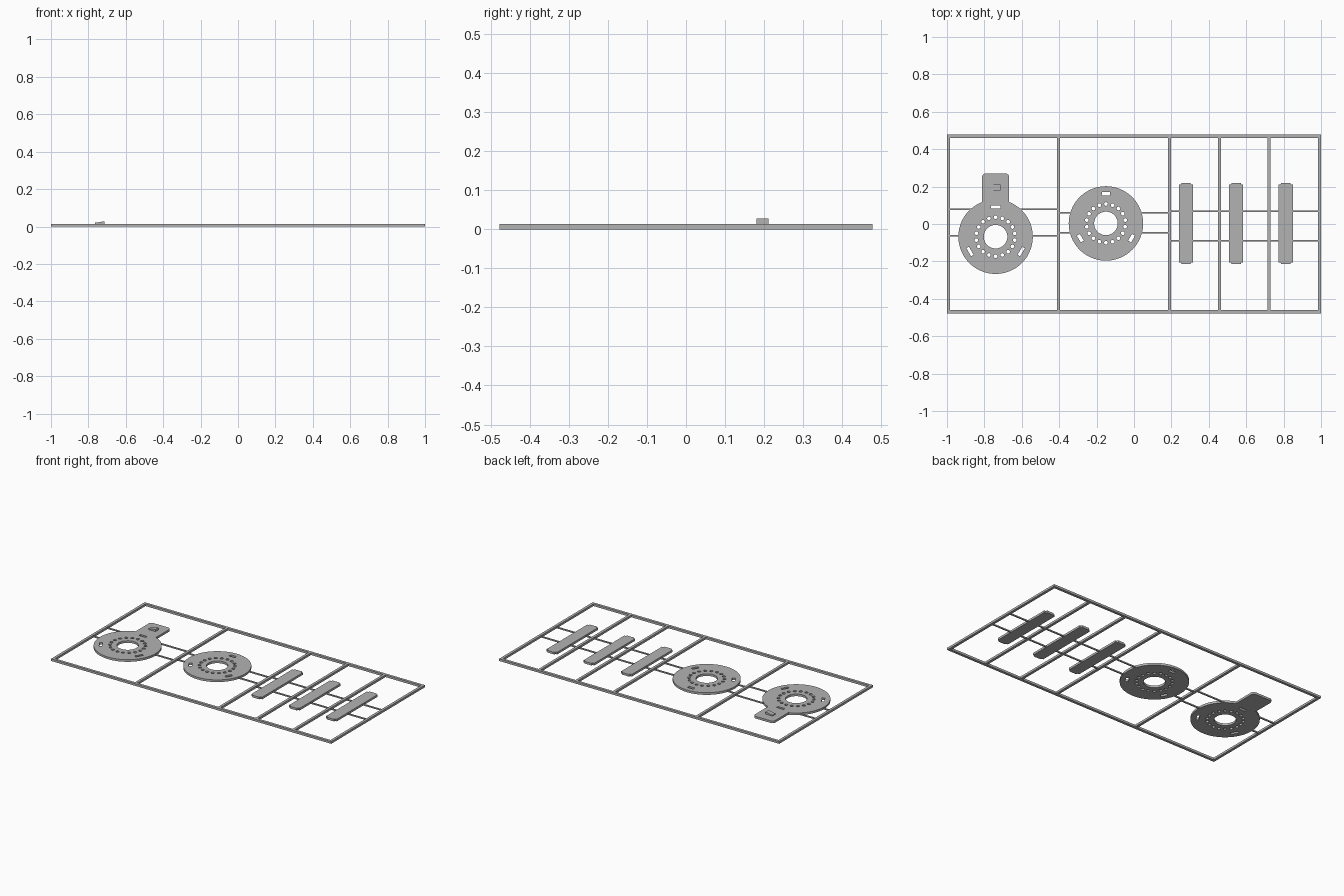
import bpy
import bmesh
from math import sin, cos, pi, radians, sqrt, asin
from mathutils import Vector, Matrix

cube = bpy.data.objects.get("Cube")
if cube:
    bpy.data.objects.remove(cube, do_unlink=True)

THICK = 0.014
grey = bpy.data.materials.new("grey plastic")
grey.use_nodes = True
colour = (0.45, 0.45, 0.45, 1)
grey.diffuse_color = colour
grey.node_tree.nodes["Principled BSDF"].inputs["Base Color"].default_value = colour


def arc(cx, cy, r, start, end, n):
    return [(cx + r * cos(start + (end - start) * i / n),
             cy + r * sin(start + (end - start) * i / n)) for i in range(n + 1)]


def circle(cx, cy, r, n):
    return arc(cx, cy, r, 0, 2 * pi, n)[:-1]


def plate(name, loops, height=THICK):
    """Flat plate: first loop is the outline, the rest are holes."""
    curve = bpy.data.curves.new(name, "CURVE")
    curve.dimensions = "2D"
    curve.fill_mode = "BOTH"
    curve.extrude = height / 2
    for loop in loops:
        spline = curve.splines.new("POLY")
        spline.points.add(len(loop) - 1)
        for point, (x, y) in zip(spline.points, loop):
            point.co = (x, y, 0, 1)
        spline.use_cyclic_u = True
    curve.materials.append(grey)
    obj = bpy.data.objects.new(name, curve)
    obj.location.z = height / 2
    bpy.context.collection.objects.link(obj)
    bpy.ops.object.select_all(action="DESELECT")
    obj.select_set(True)
    bpy.context.view_layer.objects.active = obj
    bpy.ops.object.convert(target="MESH")
    obj = bpy.context.object
    bpy.ops.object.shade_smooth_by_angle(angle=radians(30))
    return obj


def bar(name, x0, x1, y0, y1, height=THICK):
    bm = bmesh.new()
    size = Vector((x1 - x0, y1 - y0, height))
    middle = Vector(((x0 + x1) / 2, (y0 + y1) / 2, height / 2))
    bmesh.ops.create_cube(bm, size=1, matrix=Matrix.Translation(middle) @ Matrix.Diagonal(size).to_4x4())
    mesh = bpy.data.meshes.new(name)
    bm.to_mesh(mesh)
    bm.free()
    mesh.materials.append(grey)
    obj = bpy.data.objects.new(name, mesh)
    bpy.context.collection.objects.link(obj)
    return obj


def rectangle(x0, x1, y0, y1):
    return [(x0, y0), (x1, y0), (x1, y1), (x0, y1)]


def disc_holes(cx, cy, slot_w, slot_h):
    """Centre bore, ring of small holes and three tangential slots."""
    holes = [circle(cx, cy, 0.063, 48)]
    for i in range(18):
        a = radians(10 + 20 * i)
        holes.append(circle(cx + 0.104 * cos(a), cy + 0.104 * sin(a), 0.01, 12))
    for i in range(3):
        turn = Matrix.Rotation(i * 2 * pi / 3, 2)
        slot = rectangle(-slot_w / 2, slot_w / 2, 0.158 - slot_h / 2, 0.158 + slot_h / 2)
        holes.append([tuple(turn @ Vector(p) + Vector((cx, cy))) for p in slot])
    return holes


# Outer frame and dividers
W, D, B = 1.0, 0.478, 0.017
plate("frame", [rectangle(-W, W, -D, D), rectangle(-W + B, W - B, -D + B, D - B)])
dividers = [-0.403, 0.19, 0.457, 0.722]
for x in dividers:
    bar("divider", x - B / 2, x + B / 2, -D + B, D - B)

# Disc with a rounded tab
R = 0.199
ax, ay, half, top, corner = -0.74, -0.068, 0.073, 0.27, 0.02
a = asin(half / R)
outline = arc(ax, ay, R, pi / 2 + a, 2.5 * pi - a, 80)
outline += arc(ax + half - corner, top - corner, corner, 0, pi / 2, 6)
outline += arc(ax - half + corner, top - corner, corner, pi / 2, pi, 6)
plate("tabbed_disc", [outline] + disc_holes(ax, ay, 0.05, 0.016))

# Sloped catch on the tab
catch = bar("tab_catch", -0.765, -0.715, 0.18, 0.211, 0.028)
for v in catch.data.vertices:
    if v.co.z < 0.01:
        v.co.z = THICK / 2
    elif v.co.x < -0.74:
        v.co.z = THICK + 0.006

# Plain disc
bx, by = -0.15, 0.003
plate("plain_disc", [circle(bx, by, R, 96)] + disc_holes(bx, by, 0.042, 0.019))

# Strips with a narrower nub at each end
strips = [0.278, 0.546, 0.811]
for x in strips:
    right = [(0.038, -0.205), (0.038, 0.21), (0.028, 0.21), (0.024, 0.22)]
    left = [(-px, py) for px, py in reversed(right)]
    nub = [(-0.024, -0.215), (-0.028, -0.205), (0.028, -0.205), (0.024, -0.215)]
    loop = right + left + [nub[1], nub[0], nub[3], nub[2]]
    plate("strip", [[(x + px, py) for px, py in loop]])


# Thin runners joining each part to the frame
def runners(x0, x1, cx, y, reach, width=0.008):
    for start, end in ((x0, cx - reach), (cx + reach, x1)):
        bar("runner", start, end, y - width / 2, y + width / 2, 0.008)


edges = [-W + B / 2] + dividers + [W - B / 2]
for y in (0.078, -0.064):
    runners(edges[0] + B / 2, edges[1] - B / 2, ax, y, sqrt(R * R - (y - ay) ** 2) - 0.004)
for y in (0.06, -0.047):
    runners(edges[1] + B / 2, edges[2] - B / 2, bx, y, sqrt(R * R - (y - by) ** 2) - 0.004)
for i, x in enumerate(strips):
    for y in (0.068, -0.089):
        runners(edges[i + 2] + B / 2, edges[i + 3] - B / 2, x, y, 0.036)
